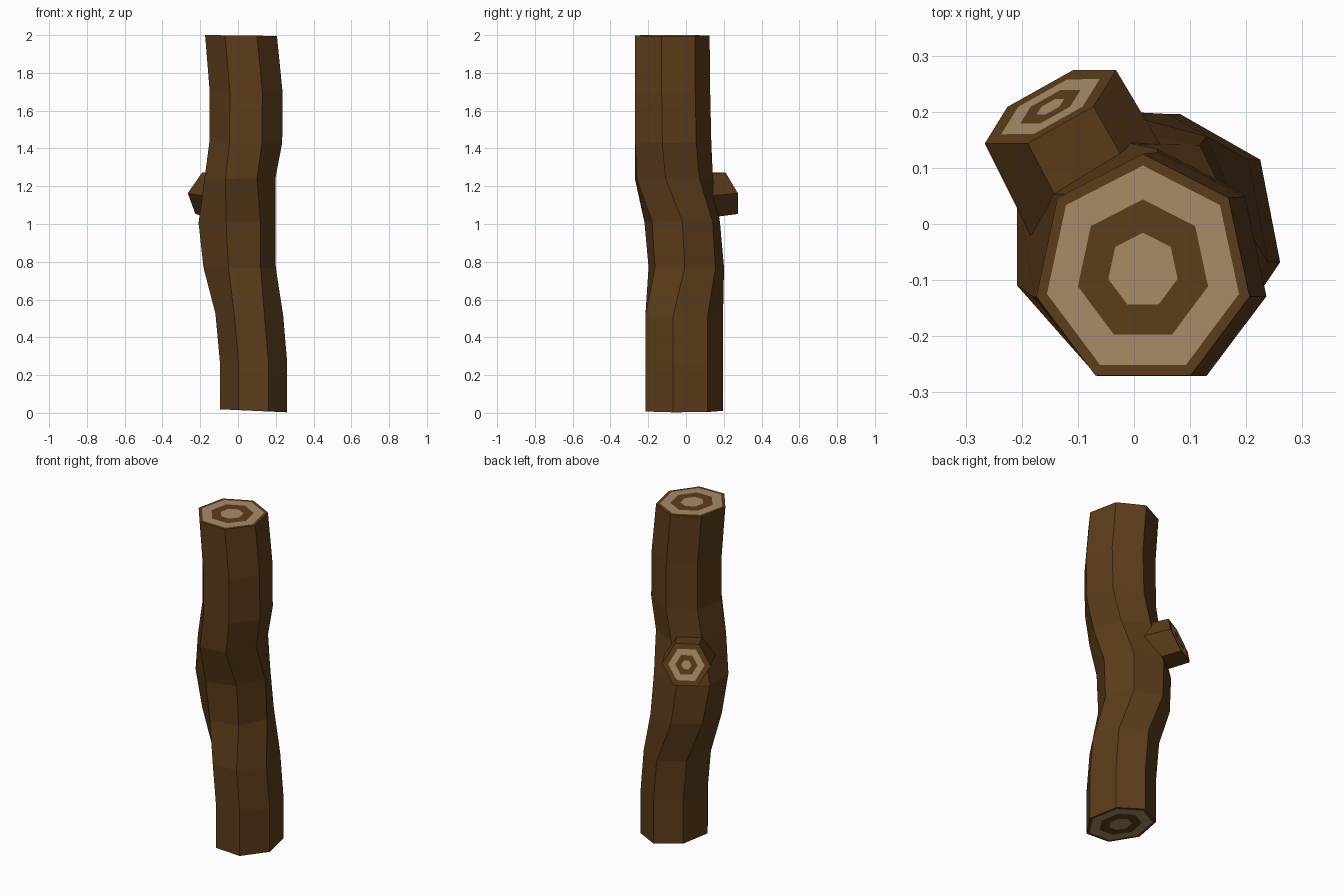
import bpy
import bmesh
from math import sin, cos, pi, radians
from mathutils import Vector

if "Cube" in bpy.data.objects:
    bpy.data.objects.remove(bpy.data.objects["Cube"])


def material(name, rgb):
    m = bpy.data.materials.new(name)
    m.diffuse_color = (*rgb, 1)
    m.use_nodes = True
    m.node_tree.nodes["Principled BSDF"].inputs["Base Color"].default_value = m.diffuse_color
    return m


BARK = material("bark", (0.107, 0.045, 0.0103))
WOOD = material("pale_wood", (0.39, 0.26, 0.14))


def loft(name, rings, cap_scales, capped_ends):
    """Skin a list of point rings; close chosen ends with alternating growth rings."""
    bm = bmesh.new()
    n = len(rings[0])
    loops = [[bm.verts.new(p) for p in ring] for ring in rings]

    def bridge(a, b, mat=0):
        for i in range(n):
            j = (i + 1) % n
            bm.faces.new((a[i], a[j], b[j], b[i])).material_index = mat

    for a, b in zip(loops, loops[1:]):
        bridge(a, b)
    for end in capped_ends:
        centre = sum((v.co for v in loops[end]), Vector()) / n
        outer = loops[end]
        for k, s in enumerate(cap_scales):
            inner = [bm.verts.new(centre.lerp(v.co, s)) for v in loops[end]]
            if end == 0:
                bridge(inner, outer, k % 2)
            else:
                bridge(outer, inner, k % 2)
            outer = inner
        core = outer if end else outer[::-1]
        bm.faces.new(core).material_index = len(cap_scales) % 2
    me = bpy.data.meshes.new(name)
    bm.to_mesh(me)
    bm.free()
    me.materials.append(BARK)
    me.materials.append(WOOD)
    ob = bpy.data.objects.new(name, me)
    bpy.context.collection.objects.link(ob)
    return ob


# Trunk: seven-sided rings (z, centre x, centre y, radius x, radius y, twist, tilt)
sections = [
    (0.011, 0.082, -0.020, 0.183, 0.216, 0, -0.045),
    (0.27, 0.082, -0.020, 0.183, 0.216, 0, -0.03),
    (0.52, 0.060, -0.020, 0.184, 0.216, 0, -0.03),
    (0.77, 0.000, 0.000, 0.200, 0.205, 11, 0),
    (1.01, -0.016, -0.020, 0.214, 0.205, 13, 0.03),
    (1.24, 0.008, -0.072, 0.193, 0.215, 3, 0.02),
    (1.43, 0.041, -0.078, 0.198, 0.212, 0, 0),
    (1.70, 0.043, -0.082, 0.198, 0.210, 0, -0.02),
    (1.998, 0.016, -0.083, 0.195, 0.208, 0, -0.012),
]
trunk_rings = []
for z, cx, cy, rx, ry, twist, tilt in sections:
    ring = []
    for i in range(7):
        a = pi / 2 + radians(twist) + 2 * pi * i / 7
        dx, dy = rx * cos(a), ry * sin(a)
        ring.append(Vector((cx + dx, cy + dy, z + tilt * dx)))
    trunk_rings.append(ring)
loft("trunk", trunk_rings, (0.9, 0.61, 0.325), (0, -1))

# Branch stub: six-sided, cut face tipped slightly upward
normal = Vector((-0.46, 0.827, 0.32)).normalized()
u = Vector((0.87, 0.487, 0)).normalized()
w = normal.cross(u)
axis = Vector((-0.475, 0.87, 0.08)).normalized()
tip = Vector((-0.149, 0.209, 1.163))
branch_rings = []
for back, r in ((0.21, 0.142), (0, 0.134)):
    c = tip - axis * back
    branch_rings.append([c + r * (cos(pi * i / 3) * u + sin(pi * i / 3) * w)
                         for i in range(6)])
# reverse order if the basis winds the other way
if u.cross(w).dot(axis) < 0:
    branch_rings = [r[::-1] for r in branch_rings]
loft("branch_stub", branch_rings, (0.75, 0.46, 0.21), (-1,))
